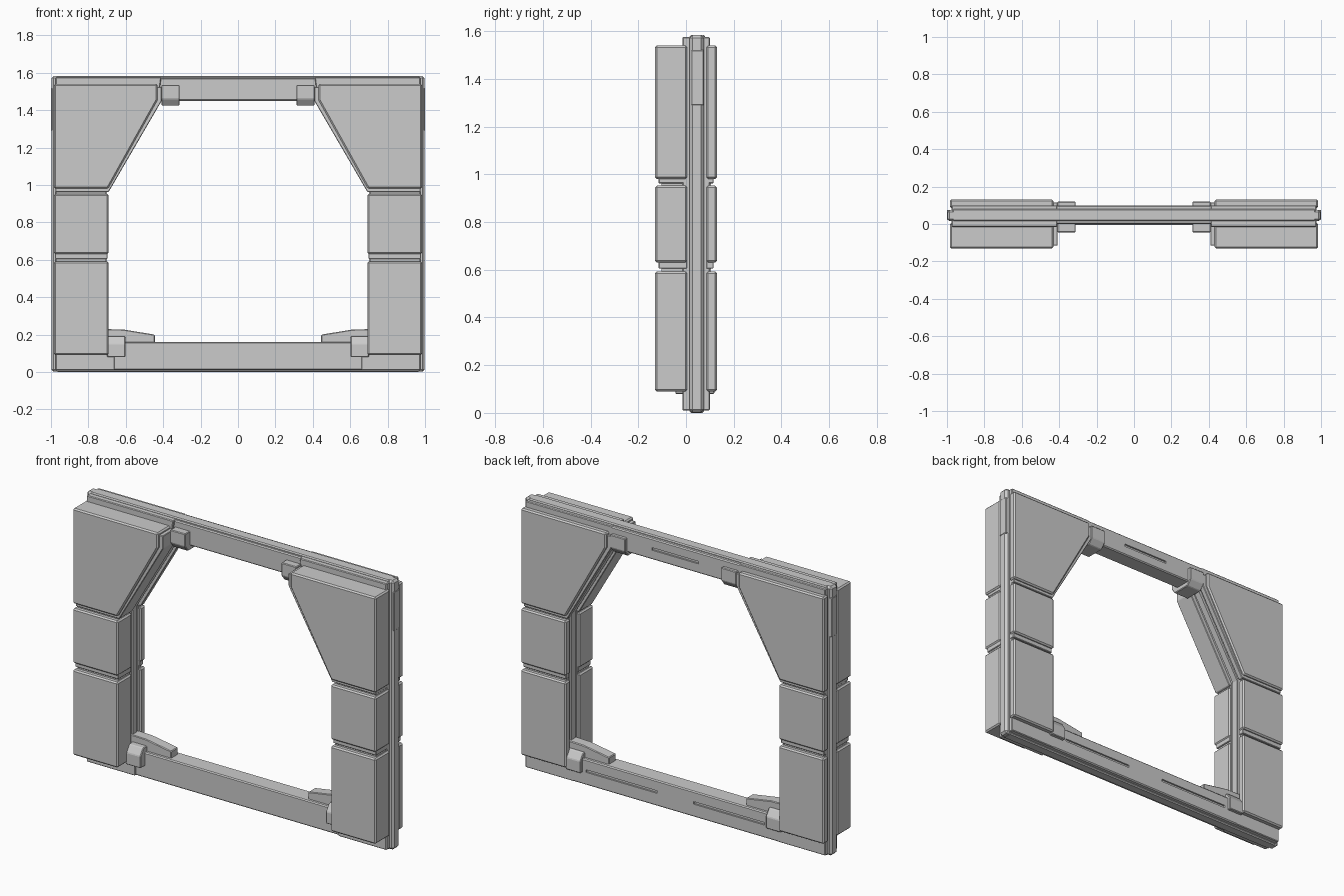
import bpy, bmesh

if "Cube" in bpy.data.objects:
    bpy.data.objects.remove(bpy.data.objects["Cube"])


def prism(name, pts, a, b, axis='y', bevel=0.0, mirror=True):
    """Extrude a profile from a to b: (x, z) points along y, or (y, z) points along x."""
    bm = bmesh.new()

    def place(p, t):
        return (p[0], t, p[1]) if axis == 'y' else (t, p[0], p[1])
    lo = [bm.verts.new(place(p, a)) for p in pts]
    hi = [bm.verts.new(place(p, b)) for p in pts]
    bm.faces.new(lo)
    bm.faces.new(hi[::-1])
    n = len(pts)
    for i in range(n):
        j = (i + 1) % n
        bm.faces.new((lo[j], lo[i], hi[i], hi[j]))
    bmesh.ops.recalc_face_normals(bm, faces=bm.faces[:])
    me = bpy.data.meshes.new(name)
    bm.to_mesh(me)
    bm.free()
    ob = bpy.data.objects.new(name, me)
    bpy.context.collection.objects.link(ob)
    if bevel:
        m = ob.modifiers.new("Bevel", 'BEVEL')
        m.width, m.segments = bevel, 1
    if mirror:
        ob.modifiers.new("Mirror", 'MIRROR').use_mirror_merge = False
    return ob


def box(name, x, y, z, bevel=0.0, mirror=True):
    pts = [(x[0], z[0]), (x[1], z[0]), (x[1], z[1]), (x[0], z[1])]
    return prism(name, pts, y[0], y[1], 'y', bevel, mirror)


# Inner core of each jamb, recessed between the front and back panels
core = [(0.66, 0.01), (0.975, 0.01), (0.975, 1.575), (0.41, 1.575),
        (0.425, 1.47), (0.71, 0.975), (0.71, 0.12), (0.66, 0.12)]
prism("jamb_core", core, -0.015, 0.10, bevel=0.004)
rail = [(0.75, 0.1), (0.75, 1.5), (0.42, 1.5), (0.415, 1.455), (0.70, 0.97), (0.70, 0.1)]
prism("jamb_inner_rail", rail, 0.025, 0.062)

# Outer tongue running round the frame
box("side_tongue", (0.94, 0.998), (0.015, 0.075), (0.002, 1.583), 0.012)
box("side_tongue_plate", (0.97, 1.0), (0.022, 0.075), (1.29, 1.52), 0.003)
box("top_tongue", (-0.97, 0.97), (0.015, 0.08), (1.54, 1.583), 0.006, False)
box("bottom_tongue", (-0.97, 0.97), (0.015, 0.075), (0.0, 0.04), 0.006, False)

# Horizontal beams with shallow slots on the back
top_beam = box("top_beam", (-0.45, 0.45), (0.0, 0.10), (1.45, 1.573), 0.006, False)
sill = box("bottom_beam", (-0.72, 0.72), (-0.005, 0.10), (0.01, 0.16), 0.006, False)
cut_top = box("top_slot_cutter", (-0.15, 0.15), (0.09, 0.12), (1.505, 1.52), mirror=False)
cut_low = box("bottom_slot_cutter", (0.12, 0.58), (0.09, 0.12), (0.085, 0.10))
for beam, cutter in ((top_beam, cut_top), (sill, cut_low)):
    m = beam.modifiers.new("Slot", 'BOOLEAN')
    m.operation, m.object = 'DIFFERENCE', cutter
    cutter.hide_render = True
    cutter.hide_set(True)

# Panel layers: (side name, outer y, inner y, recessed y)
corner = [(0.695, 0.98), (0.985, 0.98), (0.985, 1.54), (0.43, 1.54), (0.43, 1.455)]
flange = [(0.692, 0.962), (0.975, 0.962), (0.975, 1.525), (0.408, 1.525), (0.408, 1.45)]
for side, out, inn, rec in (("front", -0.13, 0.005, -0.115), ("back", 0.13, 0.085, 0.116)):
    y, yr = sorted((out, inn)), sorted((rec, inn))
    box(side + "_lower_panel", (0.692, 0.985), y, (0.09, 0.592), 0.008)
    box(side + "_middle_panel", (0.692, 0.985), y, (0.63, 0.952), 0.008)
    prism(side + "_corner_panel", corner, y[0], y[1], bevel=0.008)
    prism(side + "_corner_flange", flange, yr[0], yr[1], bevel=0.003)
    # Recessed joints between the panels
    box(side + "_lower_joint", (0.698, 0.978), yr, (0.605, 0.64), 0.003)
    s = 0.012 if out < 0 else -0.012
    yg = sorted((rec + s, inn))
    box(side + "_lower_groove", (0.705, 0.972), yg, (0.58, 0.61))
    box(side + "_upper_groove", (0.705, 0.972), yg, (0.94, 0.97))

# Clamps wrapping the beams at the corners
top_clamp = [(-0.045, 1.535), (-0.045, 1.46), (-0.018, 1.425),
             (0.092, 1.425), (0.12, 1.46), (0.12, 1.535)]
prism("top_clamp", top_clamp, 0.312, 0.41, 'x', 0.004)
low_clamp = [(-0.045, 0.08), (-0.045, 0.15), (-0.018, 0.19),
             (0.092, 0.19), (0.12, 0.15), (0.12, 0.08)]
prism("bottom_clamp", low_clamp, 0.602, 0.70, 'x', 0.004)

# Wedge ramps standing on the bottom beam
ramp = [(0.445, 0.15), (0.72, 0.15), (0.72, 0.23), (0.61, 0.227), (0.445, 0.2)]
prism("sill_ramp", ramp, 0.015, 0.08, bevel=0.004)
